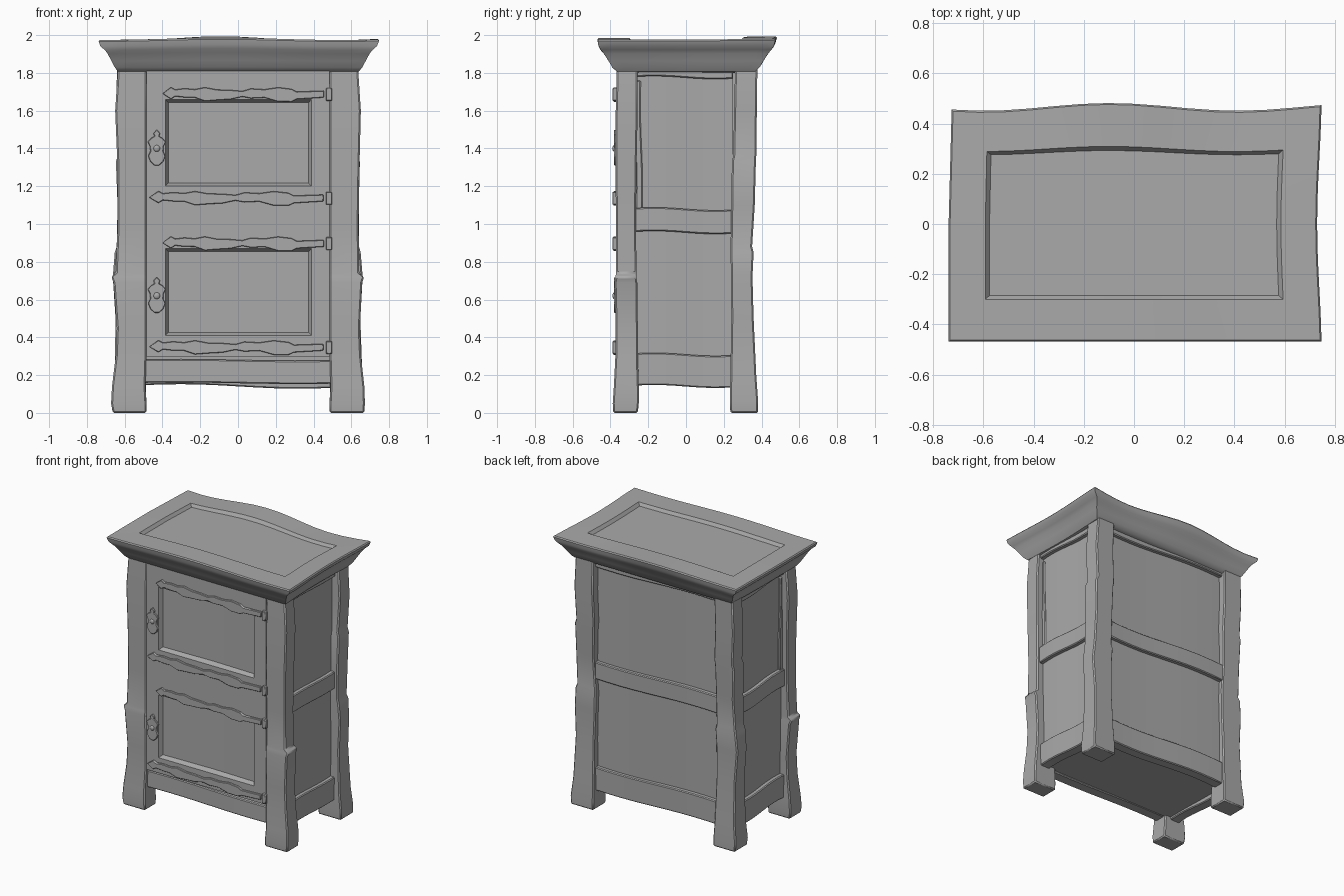
import bpy, bmesh, math, random

random.seed(4)
cube = bpy.data.objects.get("Cube")
if cube:
    bpy.data.objects.remove(cube, do_unlink=True)

# One plain grey for the whole cabinet
grey = bpy.data.materials.new("plain_grey")
grey.use_nodes = True
grey.diffuse_color = (0.4, 0.4, 0.4, 1)
grey.node_tree.nodes["Principled BSDF"].inputs["Base Color"].default_value = (0.4, 0.4, 0.4, 1)


def finish(name, bm, bevel=0.0, angle=35):
    bmesh.ops.recalc_face_normals(bm, faces=bm.faces)
    mesh = bpy.data.meshes.new(name)
    bm.to_mesh(mesh)
    bm.free()
    mesh.materials.append(grey)
    ob = bpy.data.objects.new(name, mesh)
    bpy.context.collection.objects.link(ob)
    bpy.ops.object.select_all(action='DESELECT')
    ob.select_set(True)
    bpy.context.view_layer.objects.active = ob
    bpy.ops.object.shade_smooth_by_angle(angle=math.radians(angle))
    if bevel:
        mod = ob.modifiers.new("worn_edges", 'BEVEL')
        mod.width, mod.segments = bevel, 1
    return ob


def loft(rings, bm):
    """Skin closed rings of points and cap both ends."""
    loops = [[bm.verts.new(p) for p in ring] for ring in rings]
    for a, b in zip(loops, loops[1:]):
        for i in range(len(a)):
            j = (i + 1) % len(a)
            bm.faces.new((a[i], a[j], b[j], b[i]))
    bm.faces.new(loops[0][::-1])
    bm.faces.new(loops[-1])
    return bm


def beam(name, lo, hi, axis, wave=(0, 0, 0), cuts=10, bevel=0.006):
    """A box along one axis, bent by a gentle wave."""
    u, v = [k for k in range(3) if k != axis]
    rings = []
    for i in range(cuts + 1):
        t = i / cuts
        ring = []
        for a, b in ((0, 0), (1, 0), (1, 1), (0, 1)):
            p = [0, 0, 0]
            p[axis] = lo[axis] + (hi[axis] - lo[axis]) * t
            p[u] = (lo[u], hi[u])[a]
            p[v] = (lo[v], hi[v])[b]
            ring.append([p[k] + wave[k] * math.sin(t * math.tau * 0.8 + 0.6) for k in range(3)])
        rings.append(ring)
    return finish(name, loft(rings, bmesh.new()), bevel)


# Corner posts: height, outer x, inner x, outer y, inner y
front_rows = [(0, .665, .485, .385, .255), (.05, .675, .485, .388, .25), (.14, .668, .49, .382, .25),
              (.3, .65, .485, .374, .255), (.45, .645, .485, .372, .255), (.69, .66, .485, .378, .258),
              (.72, .668, .485, .374, .262), (.74, .645, .485, .37, .262), (1, .635, .485, .37, .265),
              (1.3, .64, .485, .374, .262), (1.6, .65, .485, .372, .256), (1.83, .637, .485, .366, .256)]
back_rows = [(0, .665, .485, .382, .235), (.06, .672, .485, .382, .232), (.2, .655, .49, .372, .235),
             (.5, .645, .495, .358, .24), (.72, .66, .49, .352, .238), (.85, .65, .485, .358, .236),
             (.88, .64, .49, .35, .236), (1.1, .64, .495, .364, .24), (1.33, .648, .49, .37, .243),
             (1.36, .635, .485, .372, .25), (1.6, .645, .495, .375, .255), (1.83, .637, .49, .378, .26)]
for sx, side in ((-1, "right"), (1, "left")):
    for sy, end, rows in ((-1, "front", front_rows), (1, "back", back_rows)):
        rings = []
        for z, xo, xi, yo, yi in rows:
            xo += random.uniform(-.004, .004)
            rings.append([(sx * x, sy * y, z) for x, y in ((xo, yo), (xi, yo), (xi, yi), (xo, yi))])
        finish(f"{end}_{side}_post", loft(rings, bmesh.new()), 0.008)

# Inner body with its floor
beam("carcass", (-.57, -.32, .165), (.57, .3, 1.86), 2, bevel=0)

# Side and back walls: recessed panels and cross rails
levels = {"lower": (.14, .31), "middle": (.955, 1.08), "upper": (1.775, 1.83)}
for sx, side in ((-1, "right"), (1, "left")):
    def span(a, b):
        return (a, b) if sx > 0 else (-b, -a)
    x0, x1 = span(.54, .588)
    beam(f"{side}_side_panel", (x0, -.27, .17), (x1, .25, 1.83), 1, (.004, 0, 0), bevel=0)
    x0, x1 = span(.54, .618)
    for tag, (z0, z1) in levels.items():
        beam(f"{side}_{tag}_rail", (x0, -.27, z0), (x1, .25, z1), 1, (.004, 0, .008))
    x0, x1 = span(.54, .6)
    beam(f"{side}_panel_plank", (x0, -.27, 1.05), (x1, -.235, 1.76), 2, (0, .006, 0))
beam("back_panel", (-.5, .27, .17), (.5, .318, 1.83), 0, (0, .004, 0), bevel=0)
for tag, (z0, z1) in levels.items():
    beam(f"back_{tag}_rail", (-.5, .27, z0), (.5, .348, z1), 0, (0, .006, .012))

# Front skirt below the doors
beam("front_skirt", (-.5, -.352, .157), (.5, -.27, .28), 0, (0, .003, .004))

# Door face: a grid with two sunken panels, each folded slightly at its middle
xs = [-.485, -.385, .04, .39, .485]
zs = [.298, .41, .87, 1.2, 1.66, 1.83]
FACE = -.369
bm = bmesh.new()
grid = [[bm.verts.new((x, FACE, z)) for x in xs] for z in zs]
cells = {(r, c): bm.faces.new((grid[r][c], grid[r][c + 1], grid[r + 1][c + 1], grid[r + 1][c]))
         for r in range(5) for c in range(4)}
bm.normal_update()
for r in (1, 3):
    panel = [cells[r, 1], cells[r, 2]]
    bmesh.ops.inset_region(bm, faces=panel, thickness=.016, depth=-.028, use_even_offset=True)
    for v in {v for f in panel for v in f.verts}:
        if abs(v.co.x - .04) < .02:
            v.co.y += .008
rim = [e for e in bm.edges if e.is_boundary]
new = bmesh.ops.extrude_edge_only(bm, edges=rim)["geom"]
for v in new:
    if isinstance(v, bmesh.types.BMVert):
        v.co.y = -.3
finish("door_front", bm)


def plate(name, profile, place, thick):
    """Extruded plate, symmetric about its long axis."""
    half = [(a, w) for a, w in profile]
    outline = half + [(a, -w) for a, w in reversed(half) if w > 0]
    rings = [[place(a, w, d) for a, w in outline] for d in (-.005, thick)]
    finish(name, loft(rings, bmesh.new()), 0.003)


# Strap hinges: length fraction, half height
strap = [(0, 0), (.05, .032), (.075, .018), (.13, .024), (.19, .022), (.25, .037), (.32, .028),
         (.4, .025), (.47, .015), (.52, .026), (.6, .022), (.68, .038), (.76, .034), (.79, .02),
         (.95, .018)]
for i, (z, start) in enumerate(((.35, -.47), (.9, -.4), (1.14, -.47), (1.69, -.4))):
    def place(a, w, d):
        return (start + (.5 - start) * a, FACE - d, z + w + .005 * math.sin(a * 14) - .006 * a)
    plate(f"strap_hinge_{i + 1}", strap, place, .016)
    beam(f"hinge_band_{i + 1}", (.465, FACE - .021, z - .038), (.498, FACE + .01, z + .03), 2,
         cuts=1, bevel=.004)

# Lock plates with a round keyhole boss
lock = [(0, .012), (.02, .034), (.05, .046), (.075, .034), (.1, .036), (.125, .048),
        (.145, .03), (.155, .012), (.17, .018), (.19, 0)]
for tag, z in (("lower", .53), ("upper", 1.31)):
    plate(f"{tag}_lock_plate", lock, lambda a, w, d: (-.43 + w, FACE - d, z + a), .012)
    bm = bmesh.new()
    bmesh.ops.create_uvsphere(bm, u_segments=12, v_segments=8, radius=.018)
    for v in bm.verts:
        v.co = (v.co.x - .43, v.co.y * .6 + FACE - .01, v.co.z + z + .09)
    finish(f"{tag}_lock_boss", bm)

# Cornice and lid: half width, half depth, height
steps = [(.61, .345, 1.8), (.636, .368, 1.808), (.652, .39, 1.83), (.67, .41, 1.865), (.69, .435, 1.905),
         (.705, .452, 1.925), (.728, .462, 1.945), (.738, .468, 1.972), (.732, .462, 1.98),
         (.592, .3, 1.98), (.575, .285, 1.958)]
N = 14


def warp(x, y, z):
    lift = max(0, (z - 1.8) / .18)
    back = max(0, y) / .47
    wave = math.cos((x + .1) * 6.2)
    side = (1 - .035 * max(0, y)) if x < 0 else 1 - .012 * math.cos(y * 6)
    bend = back * (.016 * wave - .002) * lift
    rise = lift * (.006 * math.sin(x * 5 + 2) + back * .008 * wave)
    return (x * side, y + bend, min(2, z + rise))


rings = []
for hx, hy, z in steps:
    corners = [(-hx, -hy), (hx, -hy), (hx, hy), (-hx, hy)]
    ring = []
    for k in range(4):
        (ax, ay), (bx, by) = corners[k], corners[(k + 1) % 4]
        ring += [warp(ax + (bx - ax) * i / N, ay + (by - ay) * i / N, z) for i in range(N)]
    rings.append(ring)
finish("cornice_top", loft(rings, bmesh.new()), angle=30)
